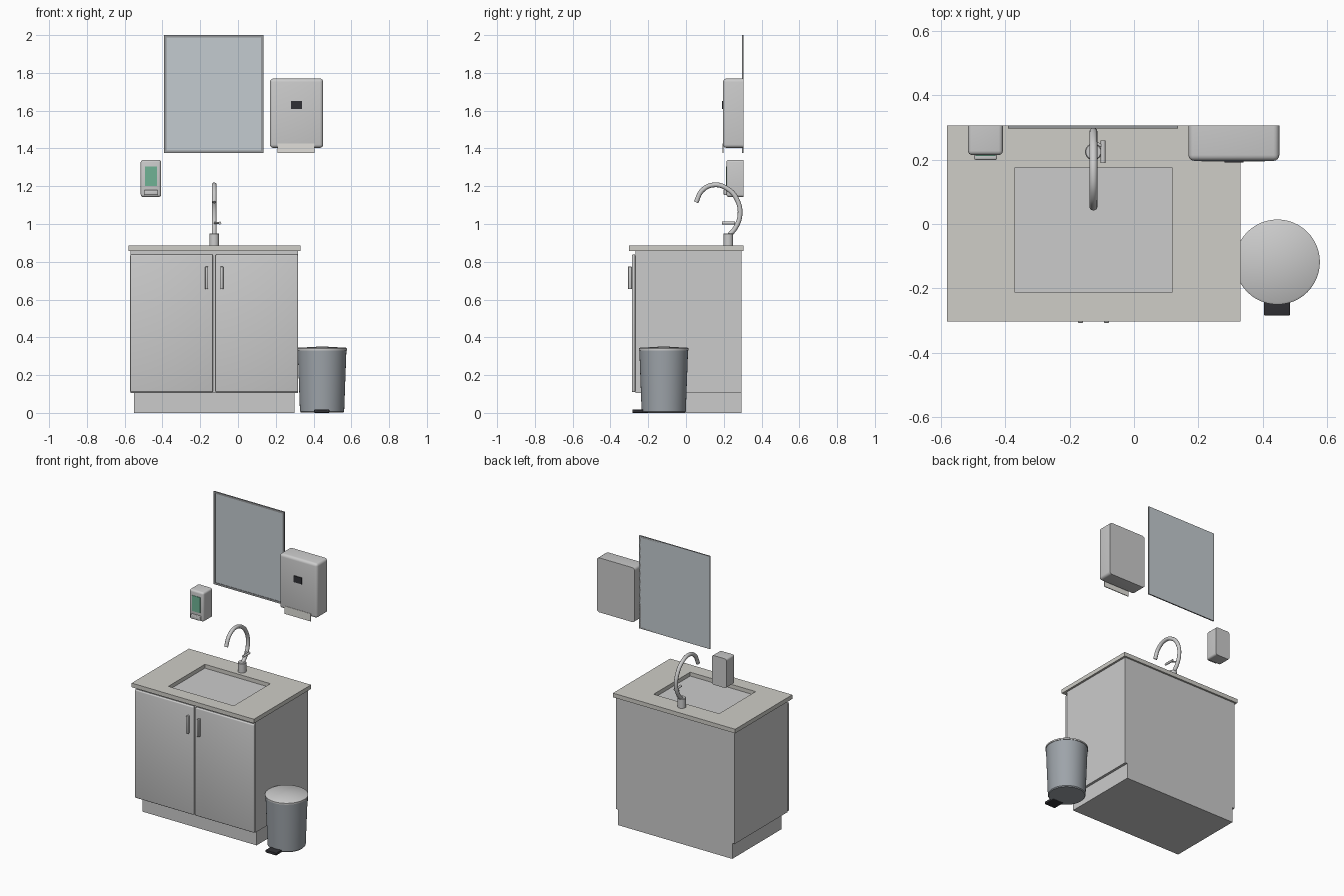
import bpy, bmesh, math
from mathutils import Vector

if "Cube" in bpy.data.objects:
    bpy.data.objects.remove(bpy.data.objects["Cube"])


def material(name, rgb):
    m = bpy.data.materials.new(name)
    m.diffuse_color = (*rgb, 1)
    m.use_nodes = True
    m.node_tree.nodes["Principled BSDF"].inputs["Base Color"].default_value = m.diffuse_color
    return m


DARK = material("dark plastic", (0.03, 0.03, 0.035))
STONE = material("stone", (0.62, 0.61, 0.57))
GLASS = material("mirror glass", (0.55, 0.60, 0.63))
FRAME = material("mirror frame", (0.30, 0.31, 0.32))
GREEN = material("green gel", (0.16, 0.45, 0.30))
STEEL = material("bin steel", (0.34, 0.37, 0.40))
PAPER = material("paper", (0.75, 0.74, 0.70))


def finish(ob, mat=None, smooth=True):
    if mat:
        ob.data.materials.append(mat)
    if smooth:
        bpy.ops.object.select_all(action='DESELECT')
        ob.select_set(True)
        bpy.context.view_layer.objects.active = ob
        bpy.ops.object.shade_smooth_by_angle(angle=math.radians(35))
    return ob


def mesh_object(name, bm):
    me = bpy.data.meshes.new(name)
    bm.to_mesh(me)
    bm.free()
    ob = bpy.data.objects.new(name, me)
    bpy.context.collection.objects.link(ob)
    return ob


def box(name, x, y, z, mat=None, bevel=0, segments=3, front_only=False):
    """Box from (min, max) ranges; front_only keeps the wall side (+y) square."""
    bm = bmesh.new()
    bmesh.ops.create_cube(bm, size=1)
    for v in bm.verts:
        v.co = Vector([r[0] if c < 0 else r[1] for c, r in zip(v.co, (x, y, z))])
    if bevel:
        edges = [e for e in bm.edges
                 if not (front_only and all(v.co.y > y[1] - 1e-5 for v in e.verts))]
        bmesh.ops.bevel(bm, geom=edges, offset=bevel, segments=segments,
                        profile=0.5, affect='EDGES')
    return finish(mesh_object(name, bm), mat, bool(bevel))


def lathe(name, profile, loc, mat=None, steps=48):
    """Spin an (r, z) profile around the vertical axis."""
    bm = bmesh.new()
    vs = [bm.verts.new((r, 0, z)) for r, z in profile]
    es = [bm.edges.new(p) for p in zip(vs, vs[1:])]
    bmesh.ops.spin(bm, geom=vs + es, cent=(0, 0, 0), axis=(0, 0, 1),
                   angle=2 * math.pi, steps=steps, use_duplicate=False)
    bmesh.ops.remove_doubles(bm, verts=bm.verts, dist=1e-5)
    bmesh.ops.recalc_face_normals(bm, faces=bm.faces)
    ob = mesh_object(name, bm)
    ob.location = loc
    return finish(ob, mat)


def rod(name, a, b, r, mat=None):
    """Capped cylinder between two points."""
    a, b = Vector(a), Vector(b)
    ob = lathe(name, [(0, 0), (r, 0), (r, (b - a).length), (0, (b - a).length)], a, mat, 20)
    ob.rotation_euler = (b - a).to_track_quat('Z', 'Y').to_euler()
    return ob


# cabinet with recessed plinth
box("plinth", (-0.55, 0.30), (-0.23, 0.293), (0, 0.107))
box("cabinet_body", (-0.568, 0.317), (-0.268, 0.293), (0.105, 0.858))

# doors and their handles
for side, (x0, x1), hx in (("left", (-0.571, -0.133), -0.166),
                           ("right", (-0.119, 0.318), -0.085)):
    box(side + "_door", (x0, x1), (-0.287, -0.268), (0.11, 0.838), bevel=0.006)
    box(side + "_handle", (hx - 0.008, hx + 0.008), (-0.307, -0.286), (0.655, 0.775), bevel=0.004)

# countertop with sink opening
top = box("countertop", (-0.58, 0.331), (-0.303, 0.305), (0.858, 0.886), STONE)
cutter = box("sink_cutter", (-0.37, 0.118), (-0.213, 0.176), (0.80, 0.95))
cutter.hide_render = True
cutter.hide_set(True)
cut = top.modifiers.new("sink opening", 'BOOLEAN')
cut.operation = 'DIFFERENCE'
cut.object = cutter
box("sink_floor", (-0.37, 0.118), (-0.213, 0.176), (0.850, 0.860))

# tap: base, curved spout, side lever
TX = -0.126
lathe("tap_base", [(0, 0), (0.026, 0), (0.026, 0.062), (0.023, 0.066), (0, 0.066)],
      (TX, 0.224, 0.884), steps=32)
cu = bpy.data.curves.new("tap_spout", 'CURVE')
cu.dimensions = '3D'
cu.bevel_depth = 0.0125
cu.bevel_resolution = 4
cu.use_fill_caps = True
path = [(0.224, 0.935), (0.265, 0.985), (0.286, 1.05), (0.272, 1.125),
        (0.222, 1.185), (0.148, 1.207), (0.085, 1.177), (0.053, 1.115)]
sp = cu.splines.new('BEZIER')
sp.resolution_u = 6
sp.bezier_points.add(len(path) - 1)
for p, (y, z) in zip(sp.bezier_points, path):
    p.co = (TX, y, z)
    p.handle_left_type = p.handle_right_type = 'AUTO'
sp.use_smooth = True
bpy.context.collection.objects.link(bpy.data.objects.new("tap_spout", cu))
rod("tap_lever_stub", (TX, 0.256, 1.005), (-0.096, 0.240, 1.005), 0.005)
rod("tap_lever", (-0.096, 0.190, 1.005), (-0.096, 0.259, 1.005), 0.0075)

# mirror with thin frame
mx, mz, w = (-0.391, 0.136), (1.375, 2.0), 0.013
box("mirror_glass", (mx[0] + 0.002, mx[1] - 0.002), (0.300, 0.305),
    (mz[0] + 0.002, mz[1] - 0.002), GLASS)
for name, x in (("left", (mx[0], mx[0] + w)), ("right", (mx[1] - w, mx[1]))):
    box("mirror_frame_" + name, x, (0.297, 0.305), mz, FRAME)
for name, z in (("bottom", (mz[0], mz[0] + w)), ("top", (mz[1] - w, mz[1]))):
    box("mirror_frame_" + name, (mx[0] + w, mx[1] - w), (0.297, 0.305), z, FRAME)

# paper towel dispenser
box("towel_dispenser", (0.169, 0.451), (0.196, 0.305), (1.403, 1.770),
    bevel=0.018, segments=4, front_only=True)
box("towel_window", (0.281, 0.340), (0.191, 0.20), (1.608, 1.651), DARK)
box("paper_towel", (0.21, 0.406), (0.1935, 0.199), (1.375, 1.427), PAPER)

# soap dispenser
box("soap_dispenser", (-0.515, -0.407), (0.214, 0.305), (1.143, 1.340),
    bevel=0.013, segments=4, front_only=True)
box("soap_gauge", (-0.492, -0.430), (0.211, 0.22), (1.20, 1.305), GREEN)
box("soap_button", (-0.496, -0.425), (0.199, 0.22), (1.153, 1.181), bevel=0.005)

# pedal bin
BIN = (0.445, -0.118, 0)
lathe("bin_body", [(0, 0.002), (0.112, 0.002), (0.117, 0.008), (0.129, 0.333), (0, 0.333)], BIN, STEEL)
lathe("bin_lid", [(0, 0.331), (0.132, 0.331), (0.132, 0.341), (0.126, 0.345), (0, 0.352)], BIN)
box("bin_pedal", (0.403, 0.484), (-0.284, -0.20), (0, 0.018), DARK, bevel=0.004)
